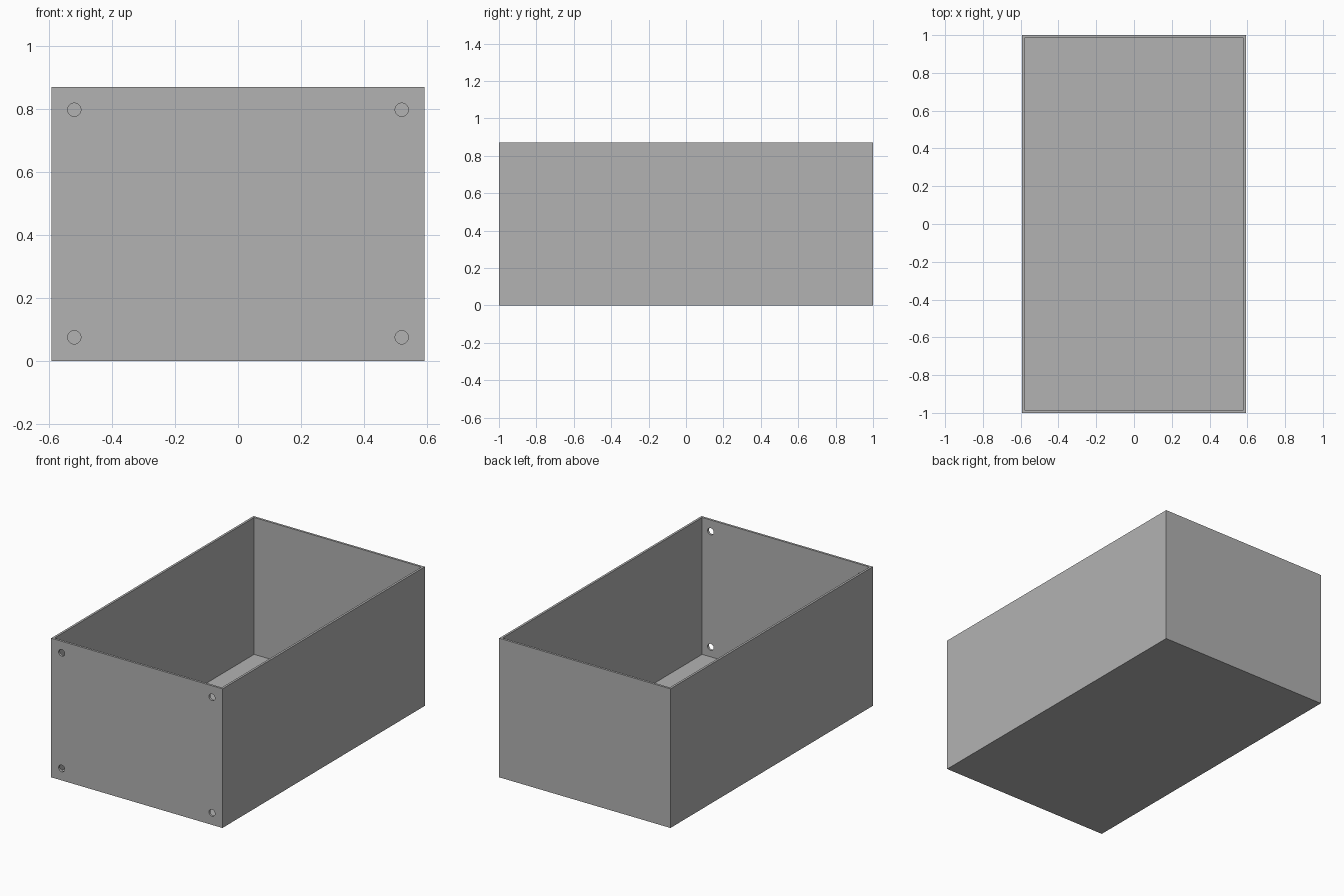
import bpy
import math

cube = bpy.data.objects.get("Cube")
if cube:
    bpy.data.objects.remove(cube, do_unlink=True)

WIDTH, DEPTH, HEIGHT = 1.185, 2.0, 0.87
WALL = 0.014
HOLE_RADIUS = 0.021

grey = bpy.data.materials.new("plain_grey")
grey.use_nodes = True
colour = (0.448, 0.448, 0.448, 1)
grey.diffuse_color = colour
grey.node_tree.nodes["Principled BSDF"].inputs["Base Color"].default_value = colour


def block(name, size, base):
    """Box of the given size whose underside is at height base."""
    bpy.ops.mesh.primitive_cube_add(size=1, location=(0, 0, base + size[2] / 2))
    obj = bpy.context.object
    obj.name = name
    obj.scale = size
    bpy.ops.object.transform_apply(location=True, rotation=False, scale=True)
    obj.data.materials.append(grey)
    return obj


cutters = []

# Hollow interior, open at the top
cutters.append(block("interior_cutter",
                     (WIDTH - 2 * WALL, DEPTH - 2 * WALL, HEIGHT), WALL))

# Four screw holes through the front wall
for x in (-0.52, 0.52):
    for z in (0.075, 0.798):
        bpy.ops.mesh.primitive_cylinder_add(
            vertices=32, radius=HOLE_RADIUS, depth=0.1,
            location=(x, -DEPTH / 2, z), rotation=(math.pi / 2, 0, 0))
        hole = bpy.context.object
        hole.name = "screw_hole_cutter"
        hole.data.materials.append(grey)
        cutters.append(hole)

# Box body
body = block("open_box", (WIDTH, DEPTH, HEIGHT), 0)
for cutter in cutters:
    cut = body.modifiers.new(cutter.name, 'BOOLEAN')
    cut.operation = 'DIFFERENCE'
    cut.solver = 'EXACT'
    cut.object = cutter
    bpy.ops.object.modifier_apply(modifier=cut.name)

for cutter in cutters:
    bpy.data.objects.remove(cutter, do_unlink=True)

# Round hole walls, crisp box edges
bpy.ops.object.shade_smooth_by_angle(angle=math.radians(30))
